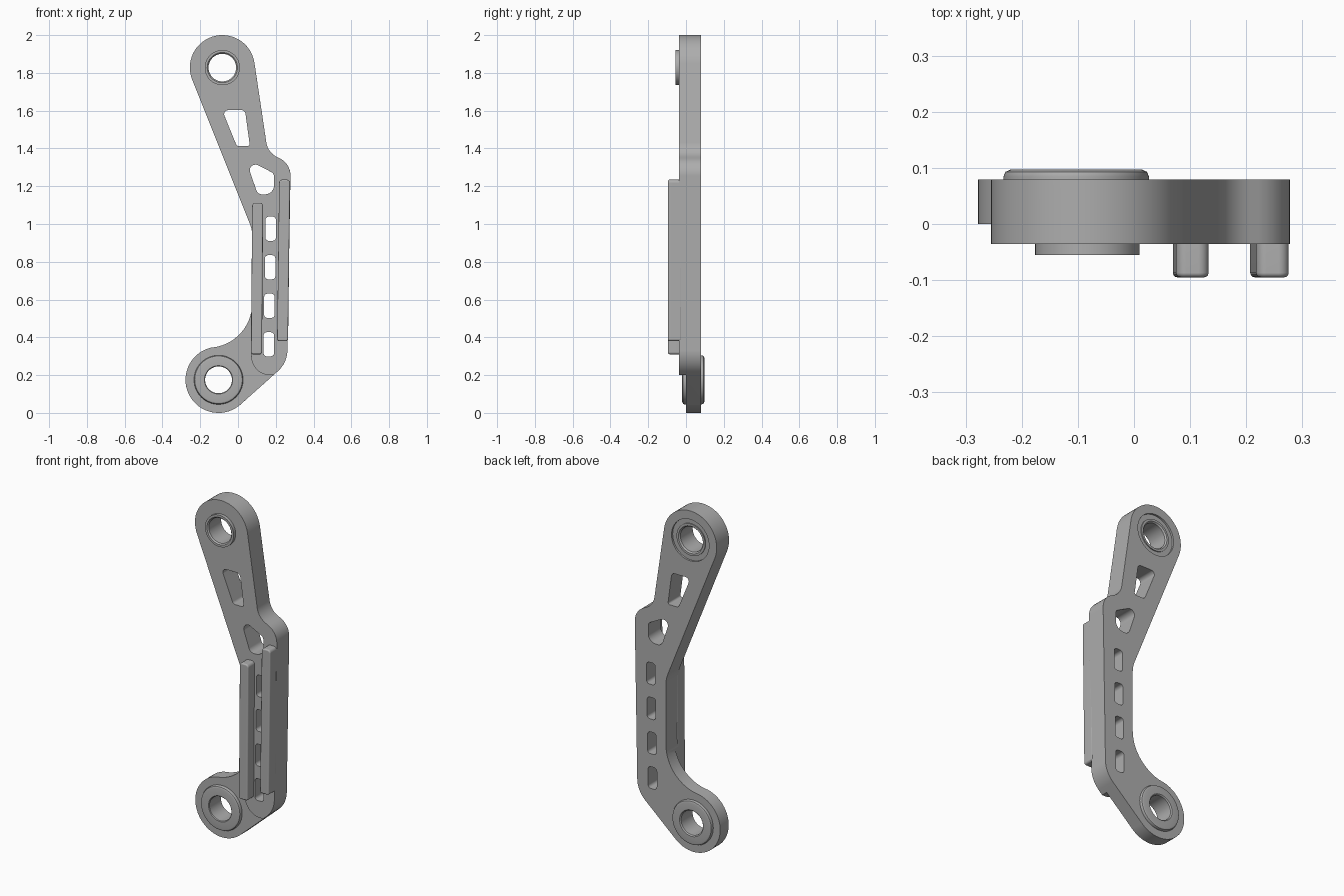
import bpy, bmesh
from math import sin, cos, tan, radians, atan2, pi, ceil
from mathutils import Vector

if "Cube" in bpy.data.objects:
    bpy.data.objects.remove(bpy.data.objects["Cube"], do_unlink=True)

grey = bpy.data.materials.new("plain grey")
grey.use_nodes = True
colour = (0.42, 0.42, 0.42, 1)
grey.diffuse_color = colour
grey.node_tree.nodes["Principled BSDF"].inputs["Base Color"].default_value = colour


def arc(cx, cz, r, start, end, step=6):
    """Arc in the front plane, angles in degrees."""
    n = max(2, ceil(abs(end - start) / step))
    angles = [radians(start + (end - start) * i / n) for i in range(n + 1)]
    return [(cx + r * cos(a), cz + r * sin(a), 0) for a in angles]


def rounded(corners):
    """Round each (x, z, radius) corner of a closed outline."""
    out = []
    for i, (x, z, r) in enumerate(corners):
        p = Vector((x, z))
        if r == 0:
            out.append(p)
            continue
        a = (Vector(corners[i - 1][:2]) - p).normalized()
        b = (Vector(corners[(i + 1) % len(corners)][:2]) - p).normalized()
        half = a.angle(b) / 2
        centre = p + (a + b).normalized() * r / sin(half)
        s = p + a * r / tan(half) - centre
        e = p + b * r / tan(half) - centre
        a0, a1 = atan2(s.y, s.x), atan2(e.y, e.x)
        turn = (a1 - a0 + pi) % (2 * pi) - pi
        n = max(2, ceil(abs(turn) / radians(10)))
        for k in range(n + 1):
            t = a0 + turn * k / n
            out.append(centre + Vector((cos(t), sin(t))) * r)
    return out


def finish(bm, name):
    bmesh.ops.recalc_face_normals(bm, faces=bm.faces)
    mesh = bpy.data.meshes.new(name)
    bm.to_mesh(mesh)
    bm.free()
    ob = bpy.data.objects.new(name, mesh)
    bpy.context.collection.objects.link(ob)
    mesh.materials.append(grey)
    return ob


def plate(name, corners, y0, y1):
    """Extrude a rounded front outline from y0 to y1."""
    bm = bmesh.new()
    face = bm.faces.new([bm.verts.new((p.x, y0, p.y)) for p in rounded(corners)])
    new = bmesh.ops.extrude_face_region(bm, geom=[face])["geom"]
    verts = [g for g in new if isinstance(g, bmesh.types.BMVert)]
    bmesh.ops.translate(bm, verts=verts, vec=(0, y1 - y0, 0))
    return finish(bm, name)


def lathe(name, cx, cz, profile):
    """Spin a closed (radius, y) profile about an axis along y."""
    bm = bmesh.new()
    verts = [bm.verts.new((cx + r, y, cz)) for r, y in profile]
    edges = [bm.edges.new((verts[i - 1], verts[i])) for i in range(len(verts))]
    bmesh.ops.spin(bm, geom=verts + edges, cent=(cx, 0, cz), axis=(0, 1, 0),
                   angle=2 * pi, steps=64, use_duplicate=False)
    bmesh.ops.remove_doubles(bm, verts=bm.verts, dist=0.0001)
    return finish(bm, name)


def activate(ob):
    bpy.ops.object.select_all(action='DESELECT')
    ob.select_set(True)
    bpy.context.view_layer.objects.active = ob


def cut(ob, cutter):
    mod = ob.modifiers.new("cut", 'BOOLEAN')
    mod.operation, mod.solver, mod.object = 'DIFFERENCE', 'EXACT', cutter
    activate(ob)
    bpy.ops.object.modifier_apply(modifier=mod.name)
    bpy.data.objects.remove(cutter, do_unlink=True)


def smooth(ob, bevel=0):
    activate(ob)
    if bevel:
        mod = ob.modifiers.new("soft edges", 'BEVEL')
        mod.width, mod.segments = bevel, 3
        mod.limit_method, mod.angle_limit = 'ANGLE', radians(40)
        bpy.ops.object.modifier_apply(modifier=mod.name)
    bpy.ops.object.shade_smooth_by_angle(angle=radians(35))
    mod = ob.modifiers.new("flat normals", 'WEIGHTED_NORMAL')
    mod.keep_sharp = True


HEAD = (-0.083, 1.828)
FOOT = (-0.103, 0.175)
FRONT, BACK = -0.036, 0.079

# Arm body: head eye, waist, straight shank and foot eye
arm = plate("arm_body",
            arc(*HEAD, 0.172, 8, 202)
            + [(0.075, 0.97, 0.15)]
            + arc(-0.16, 0.58, 0.235, 0, -82)
            + arc(*FOOT, 0.175, 98, 311)[1:]
            + [(0.261, 0.265, 0.15), (0.279, 1.32, 0.1), (0.158, 1.378, 0.1)],
            FRONT, BACK)

# Thinner foot, leaving a rounded step at the end of the shank
cut(arm, plate("foot_cutter",
               [(0.07, 0.6, 0), (-0.5, 0.6, 0), (-0.5, -0.2, 0), (0.5, -0.2, 0), (0.5, 0.2, 0)]
               + arc(0.17, 0.3, 0.1, 270, 180), -0.3, 0.0))

# Lightening windows
windows = [
    [(-0.084, 1.603, 0.022), (0.037, 1.603, 0.022), (0.063, 1.412, 0.012), (-0.006, 1.412, 0.02)],
    [(0.04, 1.345, 0.03), (0.19, 1.268, 0.025), (0.19, 1.16, 0.045), (0.105, 1.155, 0.035)],
]
for i in range(4):
    x, z = 0.173 - 0.0033 * i, 0.975 - 0.204 * i
    w, h = 0.028, 0.064
    windows.append([(x + sx * w, z + sz * h, 0.018)
                    for sx, sz in ((-1, -1), (1, -1), (1, 1), (-1, 1))])
for corners in windows:
    cut(arm, plate("window_cutter", corners, -0.3, 0.3))

# Bores for the bushes, and the shallow recess behind the head
for (cx, cz), r, y0 in ((HEAD, 0.083, -0.3), (HEAD, 0.122, 0.068), (FOOT, 0.1, -0.3)):
    cut(arm, plate("bore_cutter", arc(cx, cz, r, 0, 354), y0, 0.3))
smooth(arm, 0.008)

# Head bush, proud at the front
smooth(lathe("head_bush", *HEAD, [
    (0.08, -0.055), (0.093, -0.055), (0.093, 0.074), (0.08, 0.074),
    (0.073, 0.066), (0.073, -0.048)]))

# Foot bush, with rounded flanges on both sides
smooth(lathe("foot_bush", *FOOT, [
    (0.071, -0.016), (0.075, -0.02), (0.118, -0.02), (0.126, -0.016), (0.13, -0.008),
    (0.13, 0.084), (0.126, 0.093), (0.117, 0.097), (0.077, 0.097), (0.071, 0.091)]))

# Two guide rails on the front of the shank
for name, bottom, top, z0, z1, width in (
        ("right_rail", 0.069, 0.075, 0.31, 1.112, 0.058),
        ("left_rail", 0.207, 0.218, 0.38, 1.235, 0.058)):
    rail = plate(name, [(bottom, z0, 0.012), (bottom + width, z0, 0.012),
                        (top + width, z1, 0.018), (top, z1, 0.018)], -0.095, FRONT + 0.012)
    smooth(rail, 0.008)
